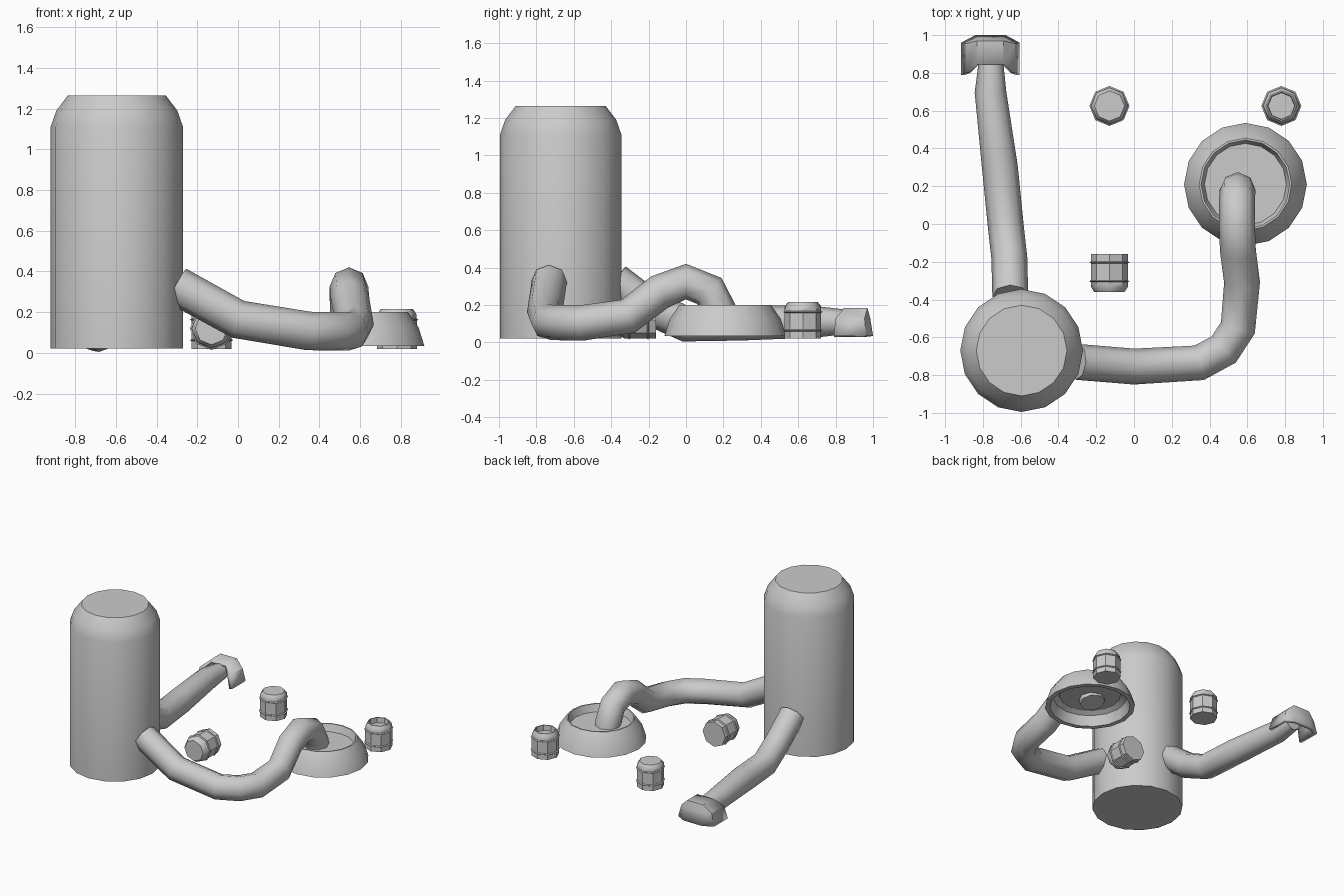
import bpy, bmesh, math
from mathutils import Vector

if "Cube" in bpy.data.objects:
    bpy.data.objects.remove(bpy.data.objects["Cube"])


def finish(ob, angle=40):
    bpy.ops.object.select_all(action='DESELECT')
    ob.select_set(True)
    bpy.context.view_layer.objects.active = ob
    bpy.ops.object.shade_smooth_by_angle(angle=math.radians(angle))
    return ob


def mesh_object(name, bm):
    bmesh.ops.recalc_face_normals(bm, faces=bm.faces)
    me = bpy.data.meshes.new(name)
    bm.to_mesh(me)
    bm.free()
    ob = bpy.data.objects.new(name, me)
    bpy.context.collection.objects.link(ob)
    return ob


def lathe(name, profile, sides, loc, closed=False):
    """Revolve (radius, z) points about z; open profiles get end caps."""
    bm = bmesh.new()
    rings = []
    for r, z in profile:
        rings.append([bm.verts.new((r * math.cos(2 * math.pi * i / sides),
                                    r * math.sin(2 * math.pi * i / sides), z))
                      for i in range(sides)])
    pairs = list(zip(rings, rings[1:]))
    if closed:
        pairs.append((rings[-1], rings[0]))
    for a, b in pairs:
        for i in range(sides):
            j = (i + 1) % sides
            bm.faces.new((a[i], a[j], b[j], b[i]))
    if not closed:
        bm.faces.new(rings[0][::-1])
        bm.faces.new(rings[-1])
    ob = mesh_object(name, bm)
    ob.location = loc
    return finish(ob)


def hose(name, points, radius=0.095):
    """Eight-sided tube; each point is x, y, z, radius factor."""
    cu = bpy.data.curves.new(name, 'CURVE')
    cu.dimensions = '3D'
    cu.bevel_depth = radius
    cu.bevel_resolution = 2
    cu.use_fill_caps = True
    sp = cu.splines.new('POLY')
    sp.points.add(len(points) - 1)
    for p, (x, y, z, f) in zip(sp.points, points):
        p.co = (x, y, z, 1)
        p.radius = f
    ob = bpy.data.objects.new(name, cu)
    bpy.context.collection.objects.link(ob)
    bpy.ops.object.select_all(action='DESELECT')
    ob.select_set(True)
    bpy.context.view_layer.objects.active = ob
    bpy.ops.object.convert(target='MESH')
    return finish(bpy.context.view_layer.objects.active, 50)


# Tall tank with rounded shoulder
lathe("tank", [(.325, .022), (.325, 1.11), (.297, 1.19), (.24, 1.265)],
      16, (-.595, -.67, 0))

# Dish: hollow shell with a recessed floor
lathe("dish_shell", [(.325, .035), (.297, .125), (.245, .2), (.235, .2),
                     (.215, .14), (.265, .11), (.29, .035)],
      16, (.59, .21, 0), closed=True)
lathe("dish_floor", [(.222, .125), (.222, .145)], 16, (.59, .21, 0))

# Hose looping from the tank into the dish
hose("front_hose", [(-.30, -.73, .33, 1), (0, -.755, .165, 1),
                    (.345, -.735, .108, 1), (.475, -.665, .105, 1),
                    (.55, -.55, .105, 1), (.572, -.31, .14, 1),
                    (.55, -.14, .27, 1), (.545, 0, .325, 1),
                    (.545, .125, .275, 1), (.548, .175, .17, 1),
                    (.55, .19, .09, .95)])

# Hose running back to the floor nozzle
hose("rear_hose", [(-.655, -.38, .33, 1), (-.66, -.18, .18, 1),
                   (-.68, 0, .098, 1), (-.71, .3, .105, 1),
                   (-.76, .7, .11, .88), (-.757, .88, .11, .66)])

# Floor nozzle: arched shell, closed at the back, open below and at the front
bm = bmesh.new()
half = [(.155, .79, .96, .96, .035), (.13, .80, .955, .955, .13),
        (.07, .845, .955, .97, .185)]
arch = [(-x, f, b, z) for x, f, _, b, z in half] + \
       [(x, f, b, z) for x, f, _, b, z in reversed(half)]
front = [bm.verts.new((x, f, z)) for x, f, b, z in arch]
back = [bm.verts.new((x, b, z)) for x, f, b, z in arch]
for i in range(len(arch) - 1):
    bm.faces.new((front[i], front[i + 1], back[i + 1], back[i]))
low = [bm.verts.new((x, y, .035)) for x, y in ((-.08, .99), (.08, .99))]
mid = [bm.verts.new((x, y, .13)) for x, y in ((-.07, .985), (.07, .985))]
bm.faces.new((back[0], back[1], mid[0], low[0]))
bm.faces.new((low[0], mid[0], mid[1], low[1]))
bm.faces.new((low[1], mid[1], back[4], back[5]))
bm.faces.new((back[1], back[2], mid[0]))
bm.faces.new((mid[0], back[2], back[3], mid[1]))
bm.faces.new((mid[1], back[3], back[4]))
for v in low:
    v.co.y = 1.0
nozzle = mesh_object("floor_nozzle", bm)
nozzle.location.x = -.76
shell = nozzle.modifiers.new("shell", 'SOLIDIFY')
shell.thickness = .025
shell.offset = -1
finish(nozzle, 30)

# Three small banded canisters: upright, open and lying down
R = .098
body = [(R, 0), (R, .038), (.106, .043), (R, .048),
        (R, .138), (.106, .143), (R, .148)]
lathe("canister_closed", body + [(R, .172), (.08, .195)], 8, (-.13, .625, .02))
lathe("canister_open", body + [(.096, .17), (.08, .195), (.073, .195), (.07, .155)],
      8, (.78, .625, .02))
lying = lathe("canister_lying", body + [(R, .172), (.08, .2)], 8, (-.13, -.16, .12))
lying.rotation_euler.x = math.radians(90)
